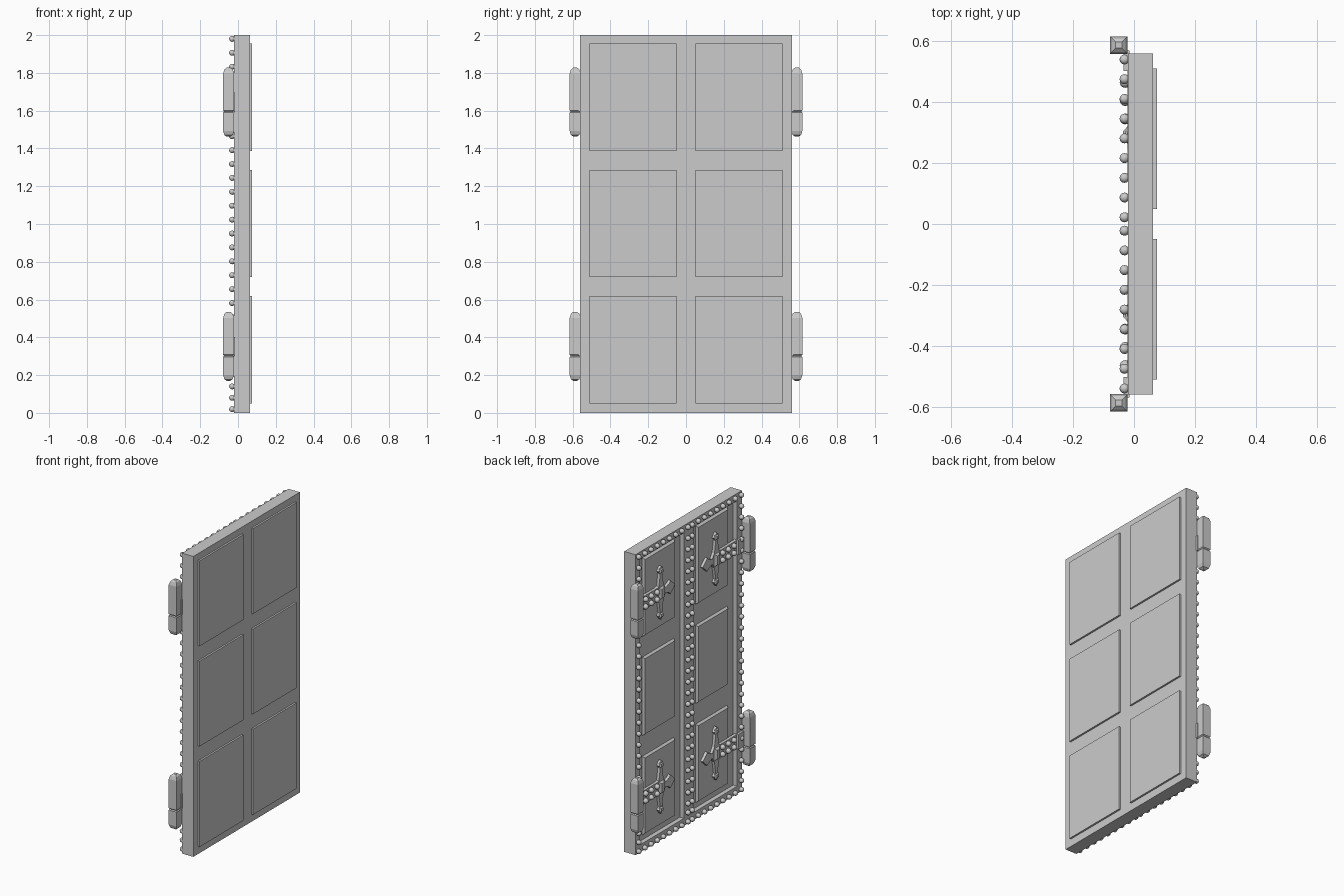
import bpy, bmesh
from mathutils import Matrix

if "Cube" in bpy.data.objects:
    bpy.data.objects.remove(bpy.data.objects["Cube"])


def finish(name, bm):
    bmesh.ops.recalc_face_normals(bm, faces=bm.faces)
    me = bpy.data.meshes.new(name)
    bm.to_mesh(me)
    bm.free()
    ob = bpy.data.objects.new(name, me)
    bpy.context.collection.objects.link(ob)
    return ob


def add_box(bm, lo, hi):
    c = [(a + b) / 2 for a, b in zip(lo, hi)]
    s = [b - a for a, b in zip(lo, hi)]
    bmesh.ops.create_cube(bm, size=1, matrix=Matrix.Translation(c) @ Matrix.Diagonal((*s, 1)))


def add_loft(bm, rings):
    loops = [[bm.verts.new(p) for p in r] for r in rings]
    n = len(loops[0])
    for a, b in zip(loops, loops[1:]):
        for i in range(n):
            bm.faces.new((a[i], a[(i + 1) % n], b[(i + 1) % n], b[i]))
    bm.faces.new(loops[0])
    bm.faces.new(loops[-1])


def rect_yz(x, y0, y1, z0, z1):
    return [(x, y0, z0), (x, y1, z0), (x, y1, z1), (x, y0, z1)]


SIDES = (-1, 1)
HINGE_Z = (0.352, 1.645)
FACE, FLOOR = -0.02, 0.01

# Door slab with two sunken leaves on the studded side
bm = bmesh.new()
add_box(bm, (FACE, -0.56, 0), (0.063, 0.56, 2))
door = finish("door_slab", bm)
bm = bmesh.new()
for s in SIDES:
    ys = sorted((s * 0.05, s * 0.51))
    add_box(bm, (-0.1, ys[0], 0.05), (FLOOR, ys[1], 1.95))
cutter = finish("leaf_cutter", bm)
cutter.hide_render = True
mod = door.modifiers.new("leaves", "BOOLEAN")
mod.operation, mod.object, mod.solver = "DIFFERENCE", cutter, "EXACT"
bpy.context.view_layer.objects.active = door
bpy.ops.object.modifier_apply(modifier=mod.name)
bpy.data.objects.remove(cutter)

# Plain raised panels on the flat side
bm = bmesh.new()
for s in SIDES:
    ys = sorted((s * 0.05, s * 0.51))
    for z0, z1 in ((0.05, 0.62), (0.72, 1.287), (1.387, 1.955)):
        add_box(bm, (0.06, ys[0], z0), (0.075, ys[1], z1))
finish("plain_panels", bm)

# Chamfered panels inside the sunken leaves
bm = bmesh.new()
for s in SIDES:
    for z0, z1 in ((0.08, 0.61), (0.74, 1.27), (1.40, 1.93)):
        y0, y1 = sorted((s * 0.11, s * 0.45))
        b = 0.014
        add_loft(bm, [rect_yz(FLOOR + 0.005, y0, y1, z0, z1),
                      rect_yz(-0.004, y0 + b, y1 - b, z0 + b, z1 - b)])
finish("leaf_panels", bm)


# Round-headed studs
def add_stud(bm, x, y, z, r=0.0165):
    m = Matrix.Translation((x, y, z)) @ Matrix.Rotation(1.5708, 4, 'Y')
    bmesh.ops.create_uvsphere(bm, u_segments=10, v_segments=6, radius=r, matrix=m)


bm = bmesh.new()
rows = [1.98 - 0.0736 * i for i in range(26)] + [0.08, 0.02]
for s in SIDES:
    for z in rows:
        for y in (0.022, 0.54):
            add_stud(bm, -0.031, s * y, z)
    for i in range(1, 8):
        for z in (0.02, 1.98):
            add_stud(bm, -0.031, s * (0.022 + 0.06475 * i), z)
finish("border_studs", bm)

# Hinge barrels: square section, tapered ends, grooved seam
bm = bmesh.new()
profile = [(0.17, 0.010), (0.178, 0.022), (0.20, 0.029), (0.296, 0.029), (0.302, 0.024),
           (0.308, 0.029), (0.503, 0.029), (0.525, 0.022), (0.535, 0.010)]
for s in SIDES:
    for zc in HINGE_Z:
        add_loft(bm, [[(-0.05 + i * h, s * 0.587 + j * h, zc - 0.352 + z)
                       for i, j in ((-1, -1), (1, -1), (1, 1), (-1, 1))]
                      for z, h in profile])
finish("hinge_barrels", bm)

# Strap ornaments: flared cross plate, raised boss, strap and studs
half = [(0.145, 0.0), (0.195, 0.045), (0.205, 0.032), (0.245, 0.016), (0.268, 0.05),
        (0.282, 0.13), (0.268, 0.148), (0.292, 0.178)]
mirror_half = [(0.316, 0.148), (0.302, 0.13), (0.316, 0.05), (0.335, 0.045), (0.51, 0.045)]
upper = half + mirror_half
outline = upper + [(y, -z) for y, z in reversed(upper[1:])]
plates, studs = bmesh.new(), bmesh.new()
for s in SIDES:
    for zc in HINGE_Z:
        add_loft(plates, [[(x, s * y, zc + z) for y, z in outline] for x in (0.0, -0.022)])
        y0, y1 = sorted((s * 0.262, s * 0.322))
        add_loft(plates, [rect_yz(-0.02, y0, y1, zc - 0.042, zc + 0.042),
                          rect_yz(-0.036, y0 + 0.018, y1 - 0.018, zc - 0.03, zc + 0.03)])
        y0, y1 = sorted((s * 0.502, s * 0.57))
        add_box(plates, (-0.035, y0, zc - 0.05), (-0.015, y1, zc + 0.05))
        for t in SIDES:
            # Knob on each arm tip
            y0, y1 = sorted((s * 0.272, s * 0.312))
            z0, z1 = sorted((zc + t * 0.13, zc + t * 0.165))
            add_loft(plates, [rect_yz(-0.018, y0, y1, z0, z1),
                              rect_yz(-0.03, y0 + 0.01, y1 - 0.01, z0 + 0.008, z1 - 0.008)])
            for y in (0.345, 0.405, 0.465):
                add_stud(studs, -0.029, s * y, zc + t * 0.024, 0.018)
finish("strap_ornaments", plates)
finish("strap_studs", studs)
for n in ("border_studs", "strap_studs"):
    for p in bpy.data.objects[n].data.polygons:
        p.use_smooth = True
